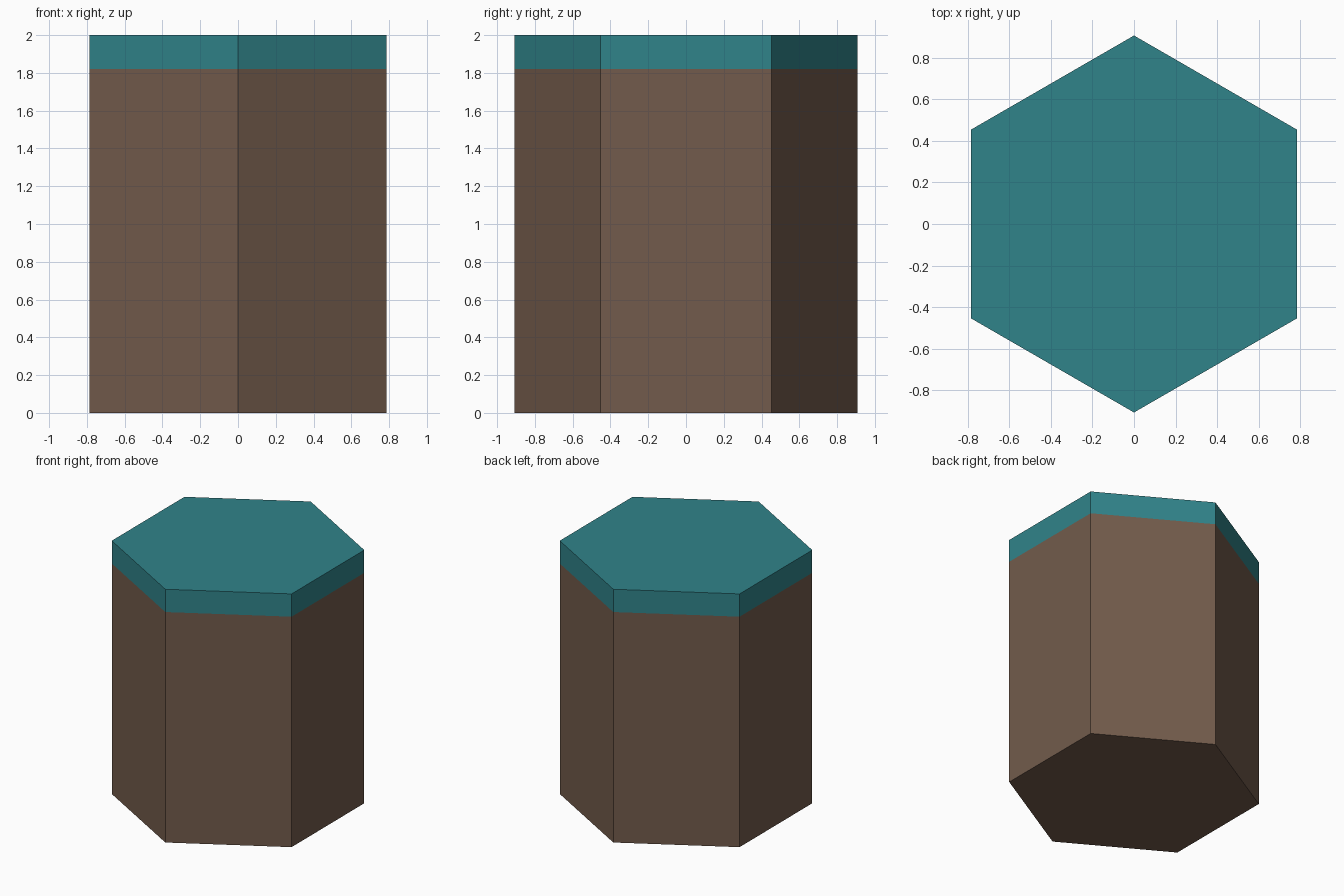
import bpy, bmesh, math

if "Cube" in bpy.data.objects:
    bpy.data.objects.remove(bpy.data.objects["Cube"])

RADIUS = 0.907    # corner radius, with corners on the y axis
SIDES = 6


def material(name, color):
    mat = bpy.data.materials.new(name)
    mat.diffuse_color = (*color, 1.0)
    mat.use_nodes = True
    mat.node_tree.nodes["Principled BSDF"].inputs["Base Color"].default_value = mat.diffuse_color
    return mat


def hex_layer(name, z0, z1, mat, cap_bottom=False, cap_top=False):
    """Flat-sided hexagonal layer, capped only where it is exposed."""
    bm = bmesh.new()
    angles = [math.pi / 2 + i * math.tau / SIDES for i in range(SIDES)]
    low, high = [
        [bm.verts.new((RADIUS * math.cos(a), RADIUS * math.sin(a), z)) for a in angles]
        for z in (z0, z1)
    ]
    for i in range(SIDES):
        j = (i + 1) % SIDES
        bm.faces.new((low[i], low[j], high[j], high[i]))
    if cap_bottom:
        bm.faces.new(low[::-1])
    if cap_top:
        bm.faces.new(high)
    mesh = bpy.data.meshes.new(name)
    bm.to_mesh(mesh)
    bm.free()
    mesh.materials.append(mat)
    obj = bpy.data.objects.new(name, mesh)
    bpy.context.collection.objects.link(obj)
    return obj


# Tall earth column with a closed underside
hex_layer("earth_column", 0.0, 1.82, material("earth", (0.17, 0.105, 0.072)), cap_bottom=True)

# Thin coloured layer on top
hex_layer("top_layer", 1.82, 2.0, material("teal", (0.03, 0.23, 0.255)), cap_top=True)
